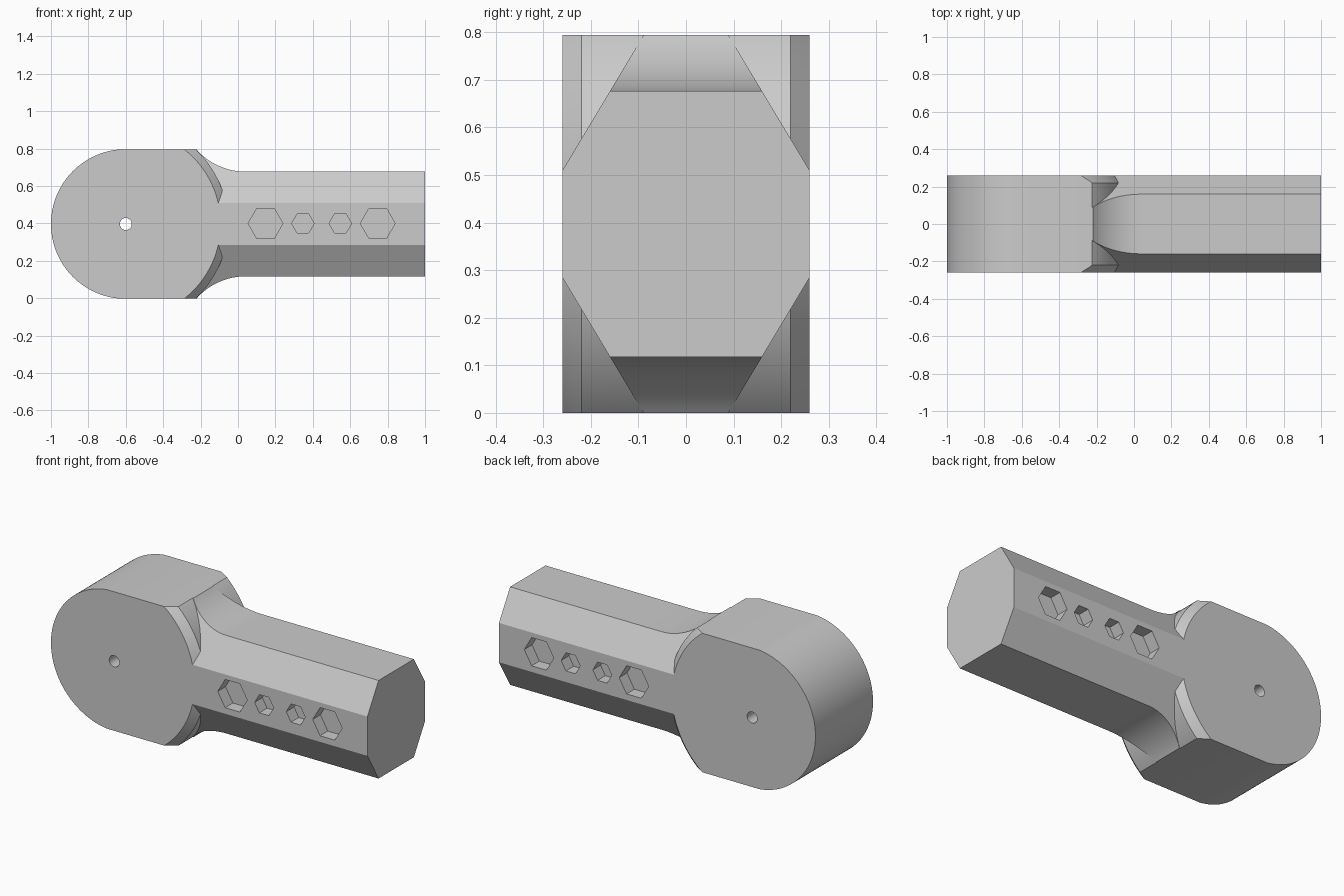
import bpy, bmesh, math
from mathutils import Matrix

if "Cube" in bpy.data.objects:
    bpy.data.objects.remove(bpy.data.objects["Cube"], do_unlink=True)

PIVOT_X, MID_Z, HALF_Y = -0.6, 0.397, 0.26
ARM_HALF = 0.28      # half height of the arm
TAU = 2 * math.pi

grey = bpy.data.materials.new("plain grey")
grey.use_nodes = True
colour = (0.6, 0.6, 0.6, 1)
grey.diffuse_color = colour
grey.node_tree.nodes["Principled BSDF"].inputs["Base Color"].default_value = colour


def prism(name, points, axis, start, end):
    """Extrude a 2D outline along x (outline in y, z) or y (outline in x, z)."""
    def place(p, t):
        return (t, p[0], p[1]) if axis == "x" else (p[0], t, p[1])
    bm = bmesh.new()
    rings = [[bm.verts.new(place(p, t)) for p in points] for t in (start, end)]
    bm.faces.new(rings[0])
    bm.faces.new(rings[1])
    n = len(points)
    for i in range(n):
        j = (i + 1) % n
        bm.faces.new((rings[0][i], rings[0][j], rings[1][j], rings[1][i]))
    return finish(name, bm)


def finish(name, bm):
    bmesh.ops.recalc_face_normals(bm, faces=bm.faces)
    mesh = bpy.data.meshes.new(name)
    bm.to_mesh(mesh)
    bm.free()
    mesh.materials.append(grey)
    obj = bpy.data.objects.new(name, mesh)
    bpy.context.collection.objects.link(obj)
    return obj


def cut(target, cutter):
    """Subtract the cutter from the target, then discard the cutter."""
    mod = target.modifiers.new("cut", "BOOLEAN")
    mod.operation, mod.solver, mod.object = "DIFFERENCE", "EXACT", cutter
    bpy.context.view_layer.objects.active = target
    bpy.ops.object.modifier_apply(modifier=mod.name)
    bpy.data.objects.remove(cutter, do_unlink=True)


def circle(x, z, radius, sides):
    return [(x + radius * math.cos(TAU * i / sides),
             z + radius * math.sin(TAU * i / sides)) for i in range(sides)]


def guard_disc():
    """Round head rim with bevelled edges, which limits the arm chamfers."""
    rings, bm, sides = [], bmesh.new(), 128
    for y, r in ((-0.3, 0.467), (-0.22, 0.547), (0.22, 0.547), (0.3, 0.467)):
        rings.append([bm.verts.new((x, y, z)) for x, z in circle(PIVOT_X, MID_Z, r, sides)])
    bm.faces.new(rings[0])
    bm.faces.new(rings[-1])
    for a, b in zip(rings, rings[1:]):
        for i in range(sides):
            j = (i + 1) % sides
            bm.faces.new((a[i], a[j], b[j], b[i]))
    return finish("rim_cutter", bm)


# Side outline: square arm end, curved shoulder, flat top, round head
R_HEAD, R_FILLET, FILLET_X = 0.4, 0.349, 0.04
upper = [(1, MID_Z + ARM_HALF)]
shoulder = math.asin((FILLET_X + 0.22) / R_FILLET)
for i in range(17):
    a = shoulder * i / 16
    z = MID_Z + ARM_HALF + R_FILLET * (1 - math.cos(a))
    upper.append((FILLET_X - R_FILLET * math.sin(a), min(z, 2 * MID_Z)))
upper[-1] = (-0.22, 2 * MID_Z)
begin = math.pi - math.asin(MID_Z / R_HEAD)
for i in range(33):
    a = begin + (math.pi - begin) * i / 32
    upper.append((PIVOT_X + R_HEAD * math.cos(a), MID_Z + R_HEAD * math.sin(a)))
lower = [(x, 2 * MID_Z - z) for x, z in reversed(upper[:-1])]
body = prism("arm_and_head", upper + lower, "y", -HALF_Y, HALF_Y)

# Long chamfers on the four arm edges, stopping at the round rim
for sy in (-1, 1):
    for sz in (-1, 1):
        tri = [(sy * y, MID_Z + sz * z) for y, z in
               ((0.28, 0.079), (0.28, 0.48), (0.0394, 0.48))]
        wedge = prism("chamfer_cutter", tri, "x", PIVOT_X, 1.1)
        cut(wedge, guard_disc())
        cut(body, wedge)

# Pivot hole through the head
cut(body, prism("hole_cutter", circle(PIVOT_X, MID_Z, 0.032, 24), "y", -0.4, 0.4))

# Hexagonal pockets on both sides of the arm
DEPTH = 0.07
for x, r in ((0.147, 0.093), (0.347, 0.06), (0.547, 0.06), (0.747, 0.093)):
    for side in (-1, 1):
        cut(body, prism("pocket_cutter", circle(x, MID_Z + 0.003, r, 6), "y",
                        side * (HALF_Y - DEPTH), side * 0.35))

# Smooth the curves, keep the edges sharp
for o in bpy.context.selected_objects:
    o.select_set(False)
body.select_set(True)
bpy.context.view_layer.objects.active = body
bpy.ops.object.shade_smooth_by_angle(angle=math.radians(20))
